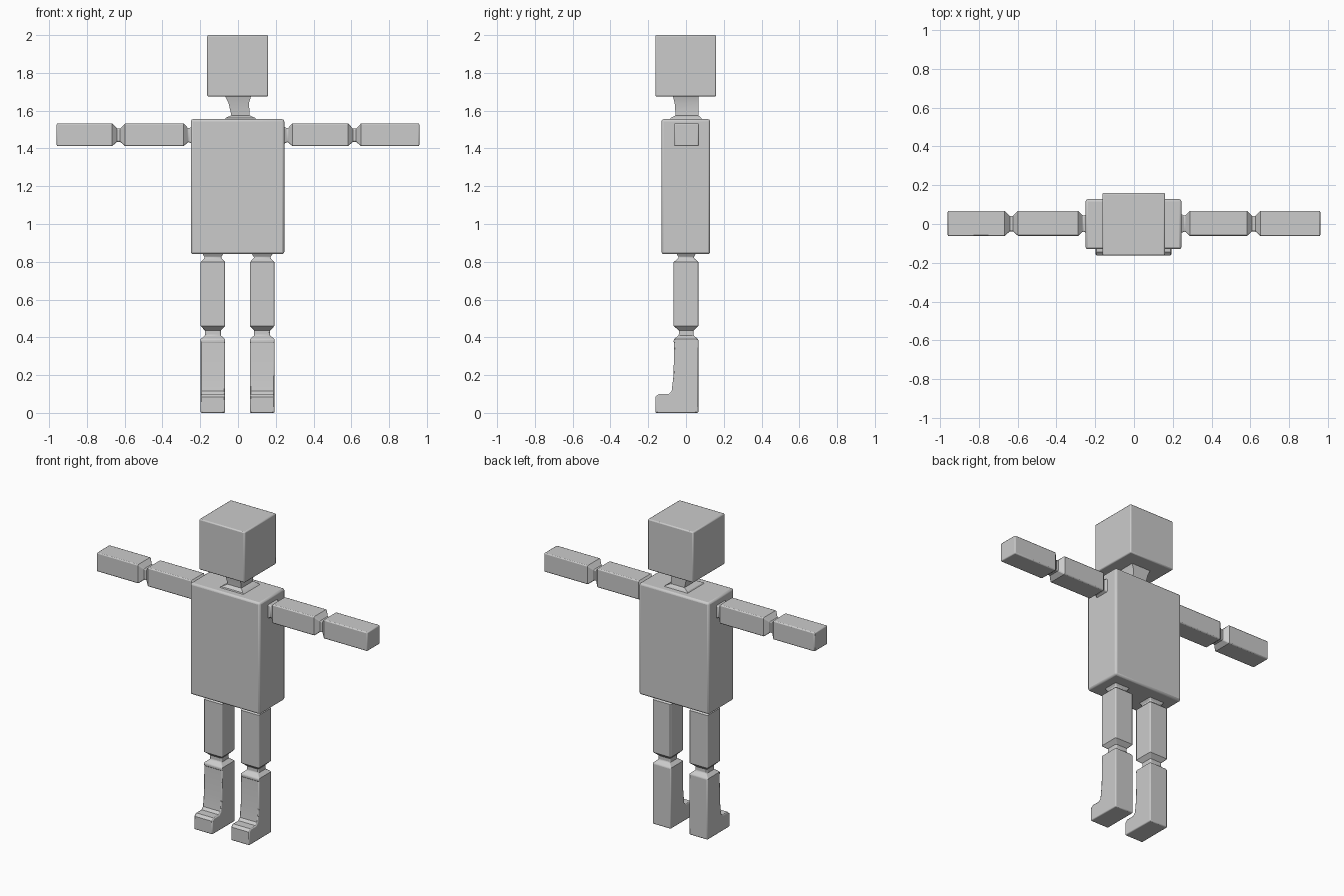
import bpy, bmesh, math
from mathutils import Vector

if "Cube" in bpy.data.objects:
    bpy.data.objects.remove(bpy.data.objects["Cube"])

grey = bpy.data.materials.new("plain grey")
grey.diffuse_color = (0.6, 0.6, 0.6, 1)
grey.use_nodes = True
grey.node_tree.nodes["Principled BSDF"].inputs["Base Color"].default_value = grey.diffuse_color


def finish(bm, name, bevel):
    bmesh.ops.recalc_face_normals(bm, faces=bm.faces)
    mesh = bpy.data.meshes.new(name)
    bm.to_mesh(mesh)
    bm.free()
    mesh.materials.append(grey)
    ob = bpy.data.objects.new(name, mesh)
    bpy.context.collection.objects.link(ob)
    if bevel:
        mod = ob.modifiers.new("soft edges", "BEVEL")
        mod.width = bevel
        mod.segments = 2
        mod.limit_method = "ANGLE"
        mod.angle_limit = math.radians(50)
    bpy.ops.object.select_all(action="DESELECT")
    ob.select_set(True)
    bpy.context.view_layer.objects.active = ob
    bpy.ops.object.shade_smooth_by_angle(angle=math.radians(30))
    return ob


def loft(name, rings, place, bevel=0.006):
    """Skin rectangular rings (distance, u0, u1, v0, v1); place maps (d, u, v) to a point."""
    bm = bmesh.new()
    loops = []
    for d, u0, u1, v0, v1 in rings:
        corners = ((u0, v0), (u1, v0), (u1, v1), (u0, v1))
        loops.append([bm.verts.new(place(d, u, v)) for u, v in corners])
    for a, b in zip(loops, loops[1:]):
        for i in range(4):
            j = (i + 1) % 4
            bm.faces.new((a[i], a[j], b[j], b[i]))
    bm.faces.new(loops[0])
    bm.faces.new(loops[-1])
    return finish(bm, name, bevel)


def upright(d, u, v):
    return Vector((u, v, d))


# Head, neck and torso
loft("head", [(1.675, -.163, .16, -.162, .16), (2.0, -.163, .16, -.162, .16)], upright, 0.007)
loft("neck", [(1.54, -.08, .11, -.09, .09), (1.562, -.065, .09, -.08, .08),
              (1.575, -.035, .062, -.055, .065), (1.64, -.05, .058, -.06, .065),
              (1.68, -.07, .07, -.07, .065)], upright, 0)
loft("torso", [(.84, -.25, .245, -.13, .128), (1.555, -.25, .245, -.13, .128)], upright, 0.012)

# Arms: shoulder, upper arm, elbow pinch and forearm in one skin
for side, label, elbow in ((-1, "left", .632), (1, "right", .617)):
    def sideways(d, u, v, side=side):
        return Vector((side * d, u, v))
    full = (-.062, .068, 1.412, 1.533)
    thin = (-.038, .042, 1.435, 1.505)
    loft(label + "_arm", [(.235, -.05, .055, 1.42, 1.52), (.262, *thin), (.288, *full),
                          (elbow - .035, *full), (elbow - .008, *thin),
                          (elbow + .008, *thin), (elbow + .035, *full),
                          (.96, *full)], sideways)

# Legs: hip and thigh, knee pinch, then boot-shaped lower leg
for cx, label in ((-.133, "left"), (.128, "right")):
    w = .065
    full = (cx - w, cx + w, -w, w)
    thin = (cx - .042, cx + .042, -.038, .04)
    loft(label + "_thigh", [(.85, cx - .06, cx + .06, -.055, .055), (.822, *thin),
                            (.798, *full), (.46, *full), (.436, *thin),
                            (.41, *thin), (.39, *full), (.37, *full)], upright)
    profile = [(.065, .01), (.065, .39), (-.062, .39), (-.066, .2), (-.076, .115),
               (-.092, .1), (-.145, .1), (-.162, .085), (-.162, .01)]
    bm = bmesh.new()
    base = bm.faces.new([bm.verts.new((cx - w, y, z)) for y, z in profile])
    out = bmesh.ops.extrude_face_region(bm, geom=[base])
    moved = [g for g in out["geom"] if isinstance(g, bmesh.types.BMVert)]
    bmesh.ops.translate(bm, verts=moved, vec=(2 * w, 0, 0))
    # Stretch the sole down to the ground
    for v in bm.verts:
        if v.co.z < .02:
            v.co.z = 0
    finish(bm, label + "_lower_leg_and_foot", 0.006)
